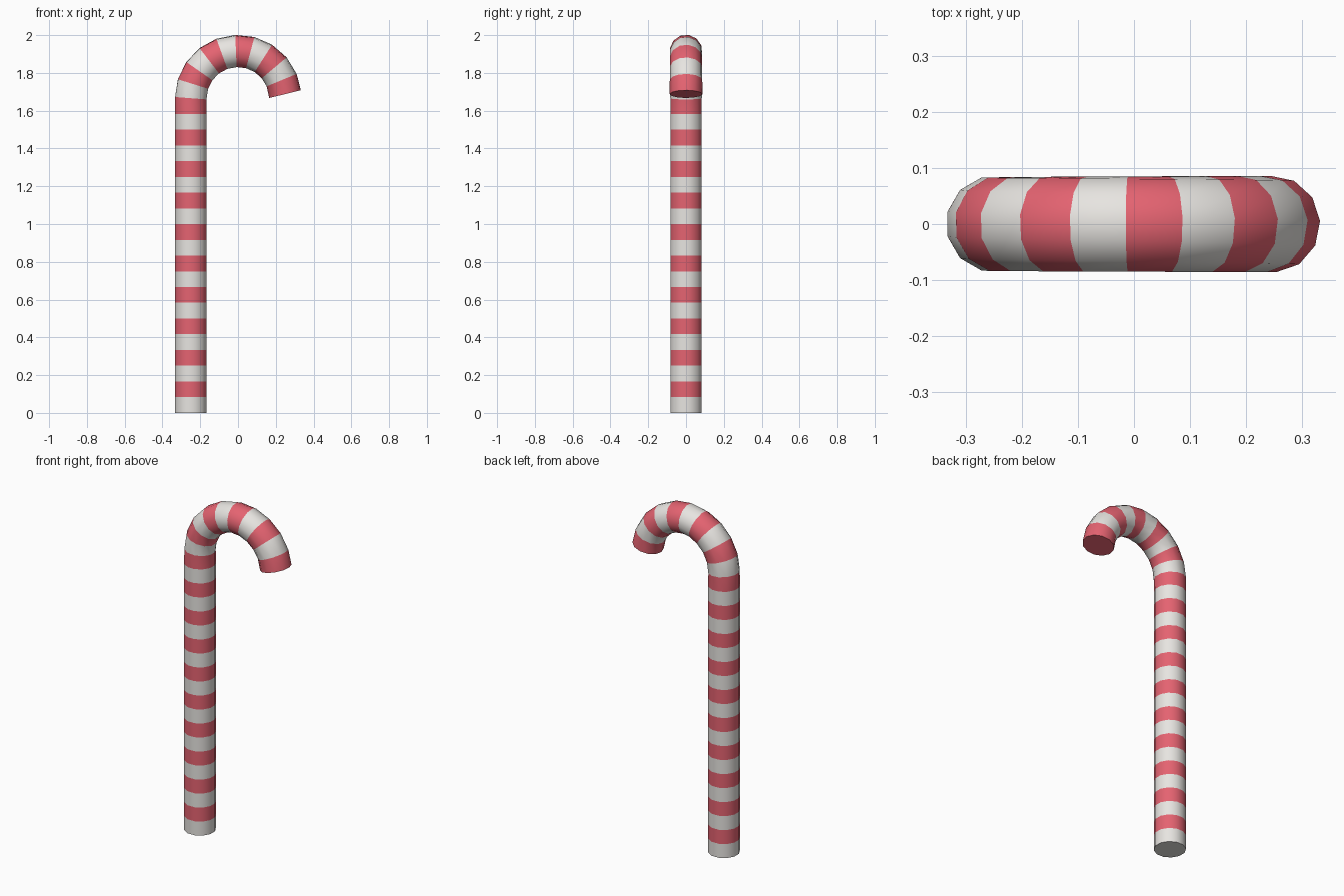
import bpy, bmesh, math
from mathutils import Vector

cube = bpy.data.objects.get("Cube")
if cube:
    bpy.data.objects.remove(cube, do_unlink=True)

SIDES = 12
TUBE_R = 0.0863
BEND_R = 0.25
SHAFT_H = 1.666
SHAFT_BANDS = 20
HOOK_BANDS = 10
STEP = math.radians(17.5)
TWIST = math.radians(-11.5)


def material(name, color):
    mat = bpy.data.materials.new(name)
    mat.use_nodes = True
    mat.diffuse_color = (*color, 1)
    bsdf = mat.node_tree.nodes["Principled BSDF"]
    bsdf.inputs["Base Color"].default_value = (*color, 1)
    bsdf.inputs["Roughness"].default_value = 0.6
    return mat


# Centre line: straight shaft, then the hook
path = [Vector((-BEND_R, 0, SHAFT_H * i / SHAFT_BANDS)) for i in range(SHAFT_BANDS)]
path += [Vector((-BEND_R * math.cos(i * STEP), 0, SHAFT_H + BEND_R * math.sin(i * STEP)))
         for i in range(HOOK_BANDS + 1)]

bm = bmesh.new()
rings = []
for i, p in enumerate(path):
    # Each ring faces halfway between its neighbouring segments
    before = (p - path[i - 1]).normalized() if i > 0 else Vector((0, 0, 1))
    after = (path[i + 1] - p).normalized() if i < len(path) - 1 else before
    along = (before + after).normalized()
    outward = Vector((-along.z, 0, along.x))
    turn = math.pi / SIDES + TWIST * max(0, i - SHAFT_BANDS) / HOOK_BANDS
    ring = []
    for k in range(SIDES):
        a = turn + math.tau * k / SIDES
        ring.append(bm.verts.new(p + TUBE_R * (outward * math.cos(a)
                                               + Vector((0, math.sin(a), 0)))))
    rings.append(ring)

# Alternating white and red bands
for i in range(len(rings) - 1):
    for k in range(SIDES):
        n = (k + 1) % SIDES
        face = bm.faces.new((rings[i][k], rings[i][n], rings[i + 1][n], rings[i + 1][k]))
        face.material_index = i % 2

# End caps
bm.faces.new(rings[0]).material_index = 0
bm.faces.new(rings[-1]).material_index = 1
bmesh.ops.recalc_face_normals(bm, faces=bm.faces[:])

mesh = bpy.data.meshes.new("striped_cane")
bm.to_mesh(mesh)
bm.free()
mesh.materials.append(material("sugar_white", (0.8, 0.78, 0.75)))
mesh.materials.append(material("stripe_red", (0.78, 0.125, 0.165)))

cane = bpy.data.objects.new("striped_cane", mesh)
bpy.context.collection.objects.link(cane)
bpy.context.view_layer.objects.active = cane
cane.select_set(True)
bpy.ops.object.shade_smooth_by_angle(angle=math.radians(40))
